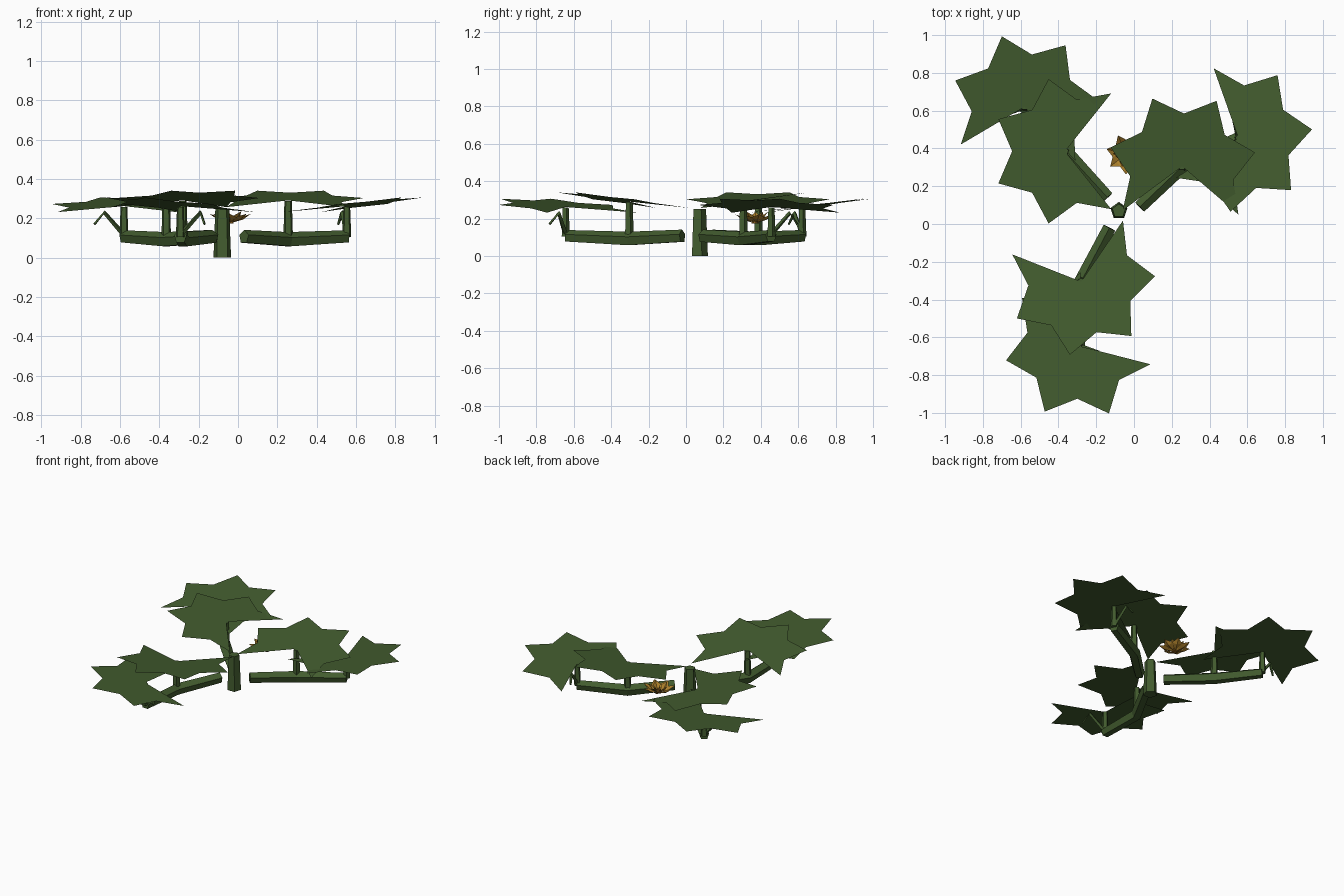
import bpy, bmesh, math
from mathutils import Vector

if "Cube" in bpy.data.objects:
    bpy.data.objects.remove(bpy.data.objects["Cube"])


def material(name, rgb):
    m = bpy.data.materials.new(name)
    m.diffuse_color = (*rgb, 1.0)
    m.use_nodes = True
    m.node_tree.nodes["Principled BSDF"].inputs["Base Color"].default_value = m.diffuse_color
    return m


GREEN = material("leaf_green", (0.055, 0.107, 0.028))
GOLD = material("petal_gold", (0.42, 0.22, 0.025))
AMBER = material("flower_centre_amber", (0.25, 0.11, 0.012))


def finish(name, bm, mat, fix_normals=True):
    if fix_normals:
        bmesh.ops.recalc_face_normals(bm, faces=bm.faces)
    me = bpy.data.meshes.new(name)
    bm.to_mesh(me)
    bm.free()
    me.materials.append(mat)
    ob = bpy.data.objects.new(name, me)
    bpy.context.collection.objects.link(ob)
    return ob


def tube(name, path, radii, sides=5, mat=GREEN):
    """Flat-sided tube swept along a short path."""
    bm = bmesh.new()
    pts = [Vector(p) for p in path]
    rings = []
    for i, p in enumerate(pts):
        d = (pts[min(i + 1, len(pts) - 1)] - pts[max(i - 1, 0)]).normalized()
        up = Vector((0, 1, 0)) if abs(d.z) > 0.9 else Vector((0, 0, 1))
        side = d.cross(up).normalized()
        up = side.cross(d)
        ring = []
        for k in range(sides):
            a = math.tau * k / sides
            ring.append(bm.verts.new(p + radii[i] * (up * math.cos(a) + side * math.sin(a))))
        rings.append(ring)
    for r0, r1 in zip(rings, rings[1:]):
        for k in range(sides):
            j = (k + 1) % sides
            bm.faces.new((r0[k], r0[j], r1[j], r1[k]))
    bm.faces.new(rings[0])
    bm.faces.new(rings[-1])
    return finish(name, bm, mat)


def leaf(name, centre, gap, slope, radius=0.392, notch=0.28):
    """Seven-point star with the point at angle gap left out; rises away from the gap."""
    bm = bmesh.new()
    c = Vector(centre)
    g = math.radians(gap)
    hub = bm.verts.new(c)
    rim = []
    for i in range(11):
        a = g + math.tau / 7 * (1 + i / 2)
        r = radius if i % 2 == 0 else notch
        rim.append(bm.verts.new(c + Vector((r * math.cos(a), r * math.sin(a), -slope * r * math.cos(a - g)))))
    bm.faces.new([hub] + rim)
    bmesh.ops.triangulate(bm, faces=bm.faces)
    for f in bm.faces:
        f.normal_update()
        if f.normal.z < 0:
            f.normal_flip()
    return finish(name, bm, GREEN, False)


# Central stalk
tube("stalk", [(-0.08, 0.07, 0), (-0.08, 0.07, 0.25)], [0.047, 0.037])

# Three runners: start, inner node, outer node, leaf gap angles, curled shoot points
RUNNERS = {
    "front": ((-0.13, -0.02), (-0.28, -0.305), (-0.293, -0.645), 107, 37,
              (-0.19, -0.68), (-0.17, -0.73)),
    "right": ((0.03, 0.09), (0.255, 0.305), (0.553, 0.455), -92, 161,
              (0.53, 0.555), (0.51, 0.595)),
    "left": ((-0.14, 0.14), (-0.365, 0.385), (-0.58, 0.62), 0, 262,
             (-0.68, 0.58), (-0.73, 0.55)),
}
for key, (start, inner, outer, gap_in, gap_out, bend, tip) in RUNNERS.items():
    # Ground runner
    tube(key + "_runner", [(*start, 0.105), (*inner, 0.09), (*outer, 0.105)], [0.036, 0.04, 0.034])
    # Leaf stems
    tube(key + "_inner_stem", [(*inner, 0.09), (*inner, 0.288)], [0.026, 0.02])
    tube(key + "_outer_stem", [(*outer, 0.105), (*outer, 0.258)], [0.024, 0.018])
    # Star leaves
    leaf(key + "_inner_leaf", (*inner, 0.291), gap_in, 0.14)
    leaf(key + "_outer_leaf", (*outer, 0.262), gap_out, 0.125)
    # Curled young shoot
    tube(key + "_shoot", [(*outer, 0.115), (*bend, 0.23), (*tip, 0.17)], [0.013, 0.011, 0.007], 4)

# Flower: two whorls of folded petals around a small centre
FLOWER = Vector((-0.04, 0.37, 0.178))


def whorl(name, count, length, rise, width, turn):
    bm = bmesh.new()
    for k in range(count):
        a = math.tau * k / count + turn
        out = Vector((math.cos(a), math.sin(a), 0))
        side = Vector((-math.sin(a), math.cos(a), 0))
        up = Vector((0, 0, 1))
        base = bm.verts.new(FLOWER + out * 0.012)
        keel = bm.verts.new(FLOWER + out * length * 0.62 + up * rise * 0.35)
        end = bm.verts.new(FLOWER + out * length + up * rise)
        for s in (1, -1):
            edge = bm.verts.new(FLOWER + out * length * 0.6 + side * width * s + up * rise * 0.62)
            bm.faces.new((base, keel, edge) if s > 0 else (base, edge, keel))
            bm.faces.new((keel, end, edge) if s > 0 else (keel, edge, end))
    return finish(name, bm, GOLD, False)


whorl("outer_petals", 7, 0.108, 0.045, 0.034, 0.2)
whorl("inner_petals", 5, 0.07, 0.057, 0.026, 0.6)
tube("flower_centre", [FLOWER - Vector((0, 0, 0.004)), FLOWER + Vector((0, 0, 0.022))], [0.02, 0.014], 6, AMBER)
